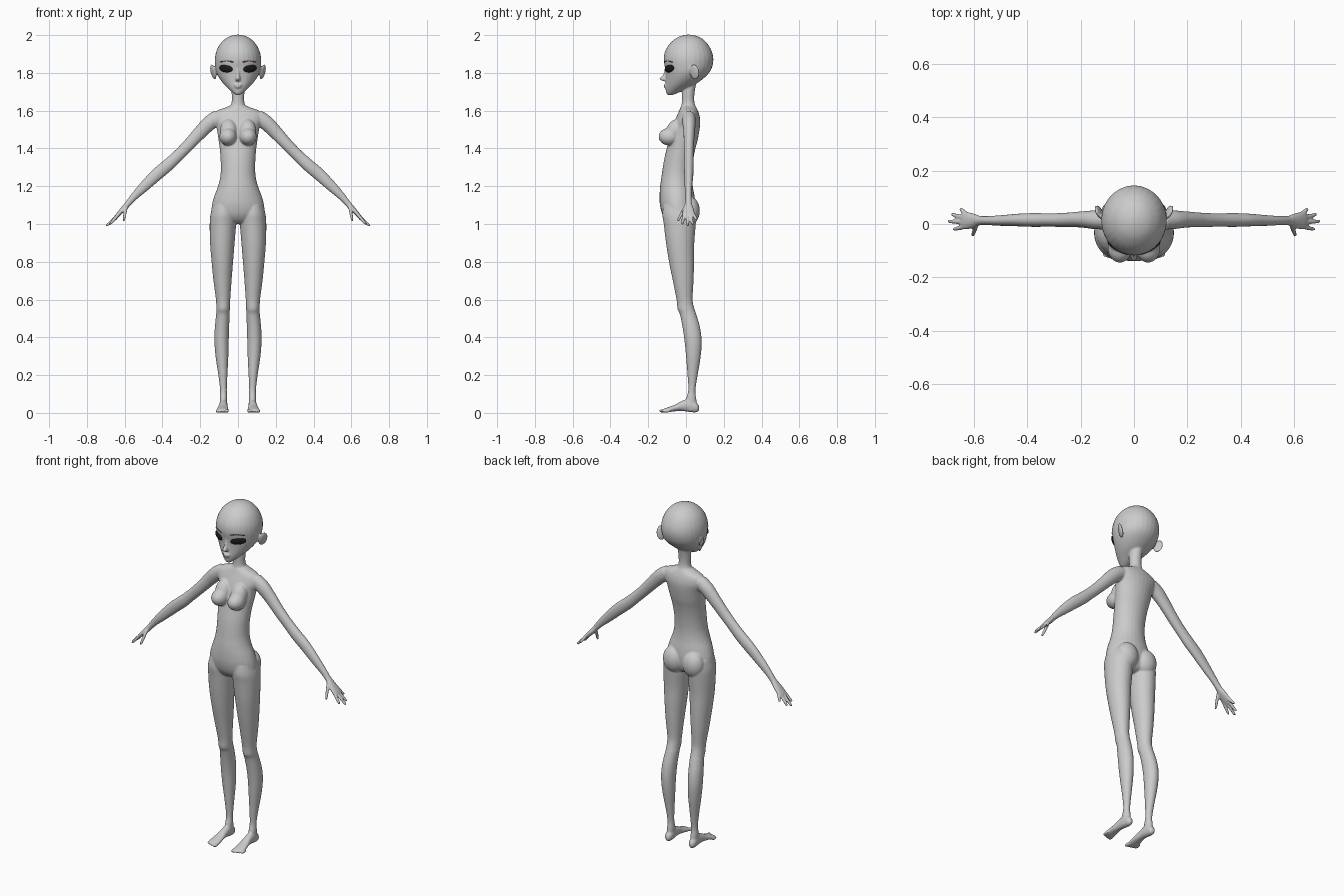
import bpy, bmesh, math
from mathutils import Vector, Matrix, Euler

N = 28


def smooth_rows(rows, steps=4):
    """Catmull-Rom interpolation between section rows."""
    out = []
    for i in range(len(rows) - 1):
        p0, p1 = rows[max(i - 1, 0)], rows[i]
        p2, p3 = rows[i + 1], rows[min(i + 2, len(rows) - 1)]
        for s in range(steps):
            t = s / steps
            out.append([0.5 * (2 * b + (c - a) * t + (2 * a - 5 * b + 4 * c - d) * t * t
                               + (3 * b - a - 3 * c + d) * t ** 3)
                        for a, b, c, d in zip(p0, p1, p2, p3)])
    return out + [list(rows[-1])]


def loft(bm, rings):
    """Closed skin through elliptical rings (centre, axis u, axis v)."""
    loops = []
    for c, u, v in rings:
        loops.append([bm.verts.new(c + u * math.cos(k * math.tau / N) + v * math.sin(k * math.tau / N))
                      for k in range(N)])
    for a, b in zip(loops, loops[1:]):
        for k in range(N):
            bm.faces.new((a[k], a[(k + 1) % N], b[(k + 1) % N], b[k]))
    bm.faces.new(loops[0][::-1])
    bm.faces.new(loops[-1])


def stack(bm, rows):
    """Rows: z, centre x, half width, front y, back y."""
    loft(bm, [(Vector((x, (f + b) / 2, z)), Vector((w, 0, 0)), Vector((0, (b - f) / 2, 0)))
              for z, x, w, f, b in smooth_rows(rows)])


def tube(bm, rows):
    """Rows: x, y, z, thickness radius, radius along y."""
    rows = smooth_rows(rows)
    rings = []
    for i, r in enumerate(rows):
        t = Vector(rows[min(i + 1, len(rows) - 1)][:3]) - Vector(rows[max(i - 1, 0)][:3])
        u = t.cross(Vector((0, 1, 0))).normalized()
        v = u.cross(t).normalized()
        rings.append((Vector(r[:3]), u * r[3], v * r[4]))
    loft(bm, rings)


def ball(bm, c, r, rot=(0, 0, 0)):
    m = Matrix.LocRotScale(Vector(c), Euler([math.radians(a) for a in rot]), Vector(r))
    bmesh.ops.create_uvsphere(bm, u_segments=32, v_segments=20, radius=1, matrix=m)


def mirror(bm):
    g = bmesh.ops.duplicate(bm, geom=bm.verts[:] + bm.edges[:] + bm.faces[:])["geom"]
    vs = [e for e in g if isinstance(e, bmesh.types.BMVert)]
    bmesh.ops.scale(bm, vec=(-1, 1, 1), verts=vs)


def finish(bm, name, color=None):
    bmesh.ops.recalc_face_normals(bm, faces=bm.faces[:])
    for f in bm.faces:
        f.smooth = True
    me = bpy.data.meshes.new(name)
    bm.to_mesh(me)
    bm.free()
    ob = bpy.data.objects.new(name, me)
    bpy.context.collection.objects.link(ob)
    if color:
        mat = bpy.data.materials.new(name)
        mat.diffuse_color = color
        me.materials.append(mat)
    return ob


# paired body parts, built on +x and mirrored
bm = bmesh.new()

# leg
stack(bm, [(1.10, .075, .058, -.12, .045), (1.05, .079, .067, -.125, .055), (1.0, .08, .070, -.118, .052),
           (.9, .083, .065, -.106, .044), (.8, .083, .057, -.09, .043), (.7, .082, .048, -.07, .04),
           (.6, .079, .038, -.05, .035), (.55, .079, .036, -.045, .045), (.52, .08, .036, -.032, .055),
           (.45, .085, .038, -.018, .075), (.38, .087, .038, -.008, .083), (.3, .085, .034, 0, .078),
           (.2, .08, .024, .008, .062), (.12, .077, .018, .012, .05), (.07, .077, .02, .0, .055),
           (.012, .077, .018, 0, .06)])

# foot: y, centre x, half width, bottom z, top z
foot = smooth_rows([(.07, .077, .008, .014, .036), (.055, .077, .02, .003, .055), (.02, .077, .022, .004, .075),
                    (-.02, .078, .023, .01, .064), (-.06, .08, .028, .008, .043), (-.1, .082, .033, .002, .028),
                    (-.122, .082, .031, .002, .02)])
loft(bm, [(Vector((x, y, (a + b) / 2)), Vector((w, 0, 0)), Vector((0, 0, (b - a) / 2)))
          for y, x, w, a, b in foot])
for i in range(5):
    r = .0095 if i == 0 else .0068
    ball(bm, (.058 + .0133 * i, -.122 + .0045 * i, r + .001), (r, .022, r))

# arm and palm
tube(bm, [(.105, .015, 1.565, .04, .036), (.15, .016, 1.535, .04, .035), (.2, .017, 1.485, .036, .03),
          (.26, .015, 1.42, .032, .027), (.32, .015, 1.36, .031, .025), (.37, .015, 1.313, .033, .026),
          (.43, .015, 1.262, .033, .024), (.5, .013, 1.195, .027, .02), (.55, .013, 1.145, .02, .017),
          (.58, .013, 1.11, .016, .018), (.60, .013, 1.087, .015, .026), (.63, .013, 1.055, .012, .034),
          (.645, .015, 1.039, .009, .031)])

# fingers and thumb
for a, b in [((.632, -.010, 1.052), (.678, -.020, .998)), ((.638, .007, 1.046), (.698, .010, .988)),
             ((.636, .024, 1.048), (.685, .036, .996)), ((.628, .036, 1.055), (.653, .058, 1.02)),
             ((.592, -.006, 1.088), (.606, -.044, 1.015))]:
    a, b = Vector(a), Vector(b)
    tube(bm, [(*a.lerp(b, t), r, r) for t, r in ((0, .009), (.5, .0085), (.9, .007), (1, .004))])

# breast, buttock, ear
ball(bm, (.053, -.088, 1.462), (.046, .057, .046))
ball(bm, (.05, -.062, 1.49), (.046, .045, .07), (-25, 0, 0))
ball(bm, (.063, .02, 1.07), (.064, .053, .075))
ball(bm, (.131, .045, 1.805), (.009, .028, .042), (0, 14, -25))
mirror(bm)

# torso
stack(bm, [(z, 0, w, f, b) for z, w, f, b in [
    (1.63, .034, -.022, .048), (1.615, .07, -.03, .056), (1.60, .112, -.036, .063), (1.58, .13, -.045, .07),
    (1.55, .13, -.058, .075), (1.51, .114, -.072, .073), (1.45, .104, -.09, .063), (1.40, .097, -.102, .05),
    (1.35, .093, -.114, .04), (1.30, .091, -.123, .034), (1.25, .094, -.13, .032), (1.20, .106, -.137, .036),
    (1.15, .125, -.14, .045), (1.10, .138, -.138, .05), (1.05, .138, -.125, .045), (1.015, .1, -.1, .03),
    (1.0, .05, -.07, 0)]])

# neck
stack(bm, [(1.77, 0, .035, -.02, .06), (1.70, 0, .034, -.022, .046), (1.65, 0, .033, -.022, .044),
           (1.62, 0, .042, -.026, .052), (1.58, 0, .06, -.04, .065)])

# head
stack(bm, [(z, 0, w, f, b) for z, w, f, b in [
    (2.002, .012, 0, .028), (1.995, .04, -.028, .058), (1.98, .068, -.058, .088), (1.95, .097, -.09, .117),
    (1.91, .116, -.112, .138), (1.87, .123, -.118, .145), (1.83, .121, -.112, .138), (1.80, .114, -.108, .122),
    (1.77, .098, -.107, .092), (1.74, .075, -.108, .05), (1.715, .05, -.108, .0), (1.695, .028, -.105, -.04),
    (1.683, .012, -.098, -.07)]])

# nose and lips
stack(bm, [(1.83, 0, .006, -.11, -.09), (1.79, 0, .009, -.122, -.09), (1.768, 0, .013, -.141, -.09),
           (1.756, 0, .009, -.122, -.09)])
ball(bm, (0, -.108, 1.735), (.022, .011, .006))
ball(bm, (0, -.107, 1.725), (.018, .011, .006))

# fuse everything into one smooth skin
body = finish(bm, "body")
rm = body.modifiers.new("fuse", "REMESH")
rm.mode = "VOXEL"
rm.voxel_size = .0045
rm.use_smooth_shade = True
sm = body.modifiers.new("soften", "SMOOTH")
sm.factor = .5
sm.iterations = 6

# eyes
bm = bmesh.new()
ball(bm, (.064, -.088, 1.823), (.042, .011, .02), (0, -6, 33))
mirror(bm)
finish(bm, "eyes", (.01, .01, .01, 1))

# eyebrows
bm = bmesh.new()
for i in range(9):
    x = .03 + .0075 * i
    y = .0135 - .1305 * math.sqrt(1 - (x / .1225) ** 2)
    z = 1.858 + .006 * math.sin(i / 8 * math.pi)
    ball(bm, (x, y, z), (.0065, .0025, .002), (0, 0, math.degrees(math.atan2(x, -y + .0135))))
mirror(bm)
finish(bm, "eyebrows", (.25, .06, .06, 1))
